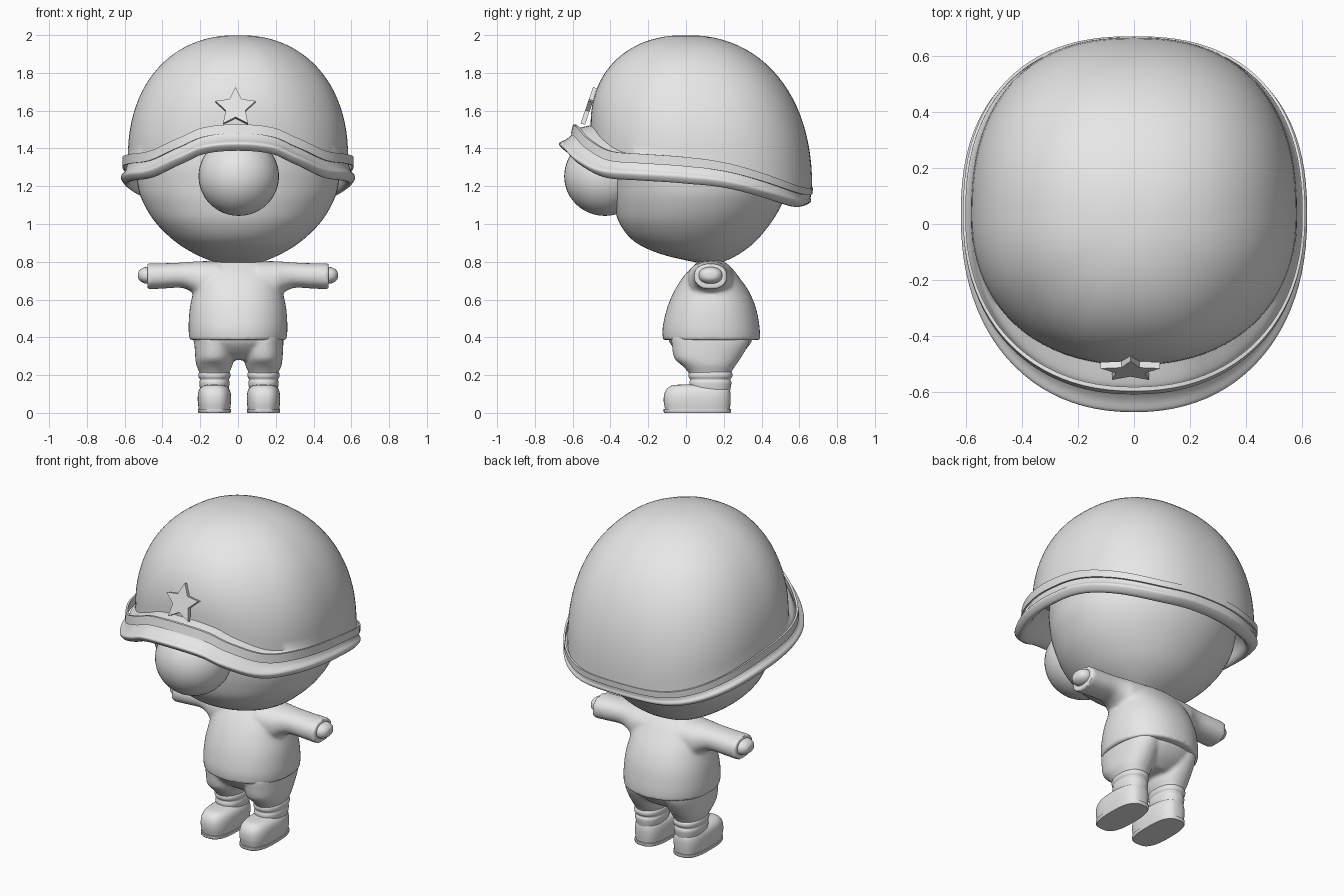
import bpy, bmesh, math
from mathutils import Vector, Matrix

cube = bpy.data.objects.get("Cube")
if cube:
    bpy.data.objects.remove(cube, do_unlink=True)

GREY = (0.8, 0.8, 0.8, 1)
grey = bpy.data.materials.new("plain grey")
grey.use_nodes = True
grey.diffuse_color = GREY
grey.node_tree.nodes["Principled BSDF"].inputs["Base Color"].default_value = GREY


def select(*objs):
    bpy.ops.object.select_all(action="DESELECT")
    for obj in objs:
        obj.select_set(True)
    bpy.context.view_layer.objects.active = objs[0]


def finish(name, bm, angle=40):
    bmesh.ops.recalc_face_normals(bm, faces=bm.faces)
    mesh = bpy.data.meshes.new(name)
    bm.to_mesh(mesh)
    bm.free()
    mesh.materials.append(grey)
    obj = bpy.data.objects.new(name, mesh)
    bpy.context.collection.objects.link(obj)
    select(obj)
    bpy.ops.object.shade_smooth_by_angle(angle=math.radians(angle))
    return obj


def blend(name, objs):
    """Fuse overlapping parts into one softly blended skin."""
    select(*objs)
    bpy.ops.object.join()
    obj = bpy.context.object
    obj.name = name
    remesh = obj.modifiers.new("fuse", "REMESH")
    remesh.mode = "VOXEL"
    remesh.voxel_size = 0.01
    soften = obj.modifiers.new("soften", "SMOOTH")
    soften.factor = 0.5
    soften.iterations = 6
    bpy.ops.object.convert(target="MESH")
    bpy.ops.object.shade_smooth_by_angle(angle=math.radians(50))


def loft(name, rings, closed=False, angle=40):
    """Skin a list of equal-length point rings, capped unless closed."""
    bm = bmesh.new()
    loops = [[bm.verts.new(p) for p in ring] for ring in rings]
    pairs = list(zip(loops, loops[1:]))
    if closed:
        pairs.append((loops[-1], loops[0]))
    for a, b in pairs:
        n = len(a)
        for i in range(n):
            j = (i + 1) % n
            bm.faces.new((a[i], a[j], b[j], b[i]))
    if not closed:
        bm.faces.new(loops[0])
        bm.faces.new(loops[-1])
    return finish(name, bm, angle)


def spow(v, p):
    return math.copysign(abs(v) ** p, v)


def oval(n, power=2.0):
    """Unit superellipse points."""
    for i in range(n):
        a = math.tau * i / n
        yield spow(math.cos(a), 2 / power), spow(math.sin(a), 2 / power)


def smooth(rows, steps=5):
    """Catmull-Rom through rows of numbers."""
    out = []
    pts = [rows[0]] + rows + [rows[-1]]
    for p0, p1, p2, p3 in zip(pts, pts[1:], pts[2:], pts[3:]):
        for s in range(steps):
            t = s / steps
            out.append([0.5 * (2 * b + (c - a) * t + (2 * a - 5 * b + 4 * c - d) * t * t
                               + (3 * b - a - 3 * c + d) * t ** 3)
                        for a, b, c, d in zip(p0, p1, p2, p3)])
    return out + [rows[-1]]


def stack(name, rows, cx=0, power=2.0, n=48):
    """Vertical loft; each row is height, half width, front y, back y."""
    return loft(name, [[(cx + rx * u, (yf + yb) / 2 + (yb - yf) / 2 * v, z) for u, v in oval(n, power)]
                       for z, rx, yf, yb in rows])


def arm(name, rows, side, power=2.0):
    """Sideways loft; each row is x, centre z, half depth, half height."""
    return loft(name, [[(side * x, 0.13 + ry * u, z + rz * v) for u, v in oval(32, power)]
                       for x, z, ry, rz in rows])


# Head and nose
stack("head", smooth([
    [0.795, 0.12, 0.06, 0.19], [0.84, 0.225, -0.13, 0.28], [0.905, 0.33, -0.27, 0.365],
    [1.0, 0.43, -0.35, 0.445], [1.1, 0.495, -0.38, 0.505], [1.2, 0.53, -0.393, 0.535],
    [1.35, 0.535, -0.4, 0.55], [1.55, 0.47, -0.36, 0.48], [1.7, 0.3, -0.2, 0.3],
    [1.75, 0.06, 0, 0.1]]), power=2.05, n=64)
bm = bmesh.new()
bmesh.ops.create_uvsphere(bm, u_segments=40, v_segments=24, radius=1,
                          matrix=Matrix.Translation((0.004, -0.43, 1.253)) @
                          Matrix.Diagonal((0.213, 0.215, 0.21, 1)))
finish("nose", bm)

# Helmet: wavy rim height, plan outline, dome and flared brim
RIM = smooth([[-0.62, 1.5], [-0.58, 1.47], [-0.53, 1.42], [-0.4, 1.352], [-0.2, 1.335],
              [0, 1.32], [0.2, 1.285], [0.4, 1.23], [0.6, 1.17], [0.68, 1.17]])
SEGMENTS = 96


def rim_height(y):
    for (y0, z0), (y1, z1) in zip(RIM, RIM[1:]):
        if y <= y1:
            return z0 + (z1 - z0) * max(0, (y - y0) / (y1 - y0))
    return RIM[-1][1]


def plan(rx, front, back, drop):
    """Rim outline of the given reach, lowered from the wavy rim line."""
    ring = []
    for i in range(SEGMENTS):
        a = math.tau * i / SEGMENTS
        w = math.sin(a)
        p = 2 / (2.2 if w < 0 else 2.4)
        reach = back - 0.03 if w > 0 else 0.03 - front
        z = rim_height(0.03 + 0.64 * w) - drop * (1 - 0.3 * max(0, w))
        ring.append(Vector((rx * spow(math.cos(a), p), 0.03 + reach * spow(w, p), z)))
    return ring


base = plan(0.583, -0.505, 0.668, -0.03)
dome = []
for k in range(1, 25):
    t = math.pi / 2 * k / 24
    ring = []
    for p in base:
        q = p * spow(math.sin(t), 2 / 2.2)
        q.z = p.z + (2 - p.z) * spow(math.cos(t), 2 / 2.2)
        ring.append(q)
    dome.append(ring)
brim = [plan(*row) for row in smooth([
    [0.584, -0.54, 0.668, -0.022], [0.585, -0.585, 0.665, -0.008], [0.592, -0.605, 0.662, 0.02],
    [0.602, -0.635, 0.66, 0.045], [0.618, -0.67, 0.662, 0.062],
    [0.617, -0.668, 0.656, 0.08], [0.595, -0.635, 0.62, 0.105], [0.57, -0.58, 0.59, 0.09],
    [0.55, -0.5, 0.57, 0.03], [0.52, -0.42, 0.54, -0.03]], 3)]
loft("helmet", dome + brim, angle=50)
loft("helmet_band", [plan(*row) for row in (
    (0.612, -0.61, 0.67, 0.015), (0.612, -0.598, 0.672, -0.035),
    (0.602, -0.583, 0.662, -0.035), (0.602, -0.595, 0.66, 0.015))], closed=True)

# Raised star on the helmet front
tilt = Matrix.Translation((-0.013, -0.517, 1.615)) @ Matrix.Rotation(math.radians(-19), 4, "X")
star = []
for depth in (-0.012, 0.012):
    ring = []
    for i in range(10):
        r = 0.112 if i % 2 == 0 else 0.055
        a = math.tau * i / 10
        ring.append(tilt @ Vector((r * math.sin(a), depth, r * math.cos(a))))
    star.append(ring)
loft("helmet_star", star, angle=20)

# Shirt body and trouser seat, later fused with sleeves and legs
shirt = [stack("shirt", smooth([
    [0.385, 0.257, -0.122, 0.392], [0.45, 0.262, -0.124, 0.39], [0.55, 0.256, -0.102, 0.372],
    [0.64, 0.238, -0.065, 0.335], [0.72, 0.225, -0.015, 0.28], [0.78, 0.19, 0.04, 0.23],
    [0.812, 0.13, 0.08, 0.18]]), power=2.2)]
trousers = [stack("trousers", smooth([
    [0.42, 0.238, -0.1, 0.36], [0.37, 0.232, -0.085, 0.343], [0.32, 0.18, -0.04, 0.3],
    [0.28, 0.1, 0.02, 0.24]]), power=2.3)]

for side, label in ((1, "left"), (-1, "right")):
    # Sleeve and hand
    shirt.append(arm(label + "_sleeve", smooth([
        [0.1, 0.71, 0.125, 0.095], [0.2, 0.705, 0.115, 0.098], [0.245, 0.72, 0.1, 0.08],
        [0.3, 0.729, 0.09, 0.067], [0.4, 0.725, 0.089, 0.067], [0.48, 0.722, 0.09, 0.069]]),
        side, 2.2))
    arm(label + "_hand", smooth([
        [0.44, 0.728, 0.062, 0.044], [0.485, 0.728, 0.062, 0.044], [0.51, 0.728, 0.052, 0.036],
        [0.525, 0.728, 0.033, 0.022], [0.529, 0.728, 0.012, 0.008]]), side, 2.2)

    # Trouser leg with gathered cuff
    cx = 0.13 * side + 0.005
    trousers.append(stack(label + "_trouser_leg", smooth([
        [0.41, 0.105, -0.08, 0.34], [0.36, 0.105, -0.075, 0.33], [0.29, 0.101, -0.062, 0.29],
        [0.25, 0.095, -0.02, 0.262], [0.215, 0.08, 0.012, 0.24], [0.18, 0.07, 0.03, 0.23]]), cx, 2.2))
    stack(label + "_cuff", smooth([
        [0.225, 0.066, 0.03, 0.225], [0.212, 0.083, 0.016, 0.243], [0.192, 0.084, 0.014, 0.245],
        [0.177, 0.077, 0.022, 0.235], [0.162, 0.08, 0.018, 0.24],
        [0.14, 0.078, 0.02, 0.238], [0.1, 0.07, 0.03, 0.23]], 4), cx, 2.3)

    # Boot with thin sole
    stack(label + "_boot", smooth([
        [0.018, 0.083, -0.11, 0.232], [0.06, 0.088, -0.118, 0.236], [0.1, 0.087, -0.115, 0.236],
        [0.128, 0.078, -0.1, 0.228], [0.145, 0.058, -0.075, 0.2], [0.15, 0.03, -0.03, 0.15]], 4),
        cx, 2.8)
    stack(label + "_sole", [[0, 0.084, -0.113, 0.235], [0.006, 0.088, -0.118, 0.239],
                            [0.02, 0.088, -0.118, 0.239]], cx, 2.8)

blend("shirt", shirt)
blend("trousers", trousers)
